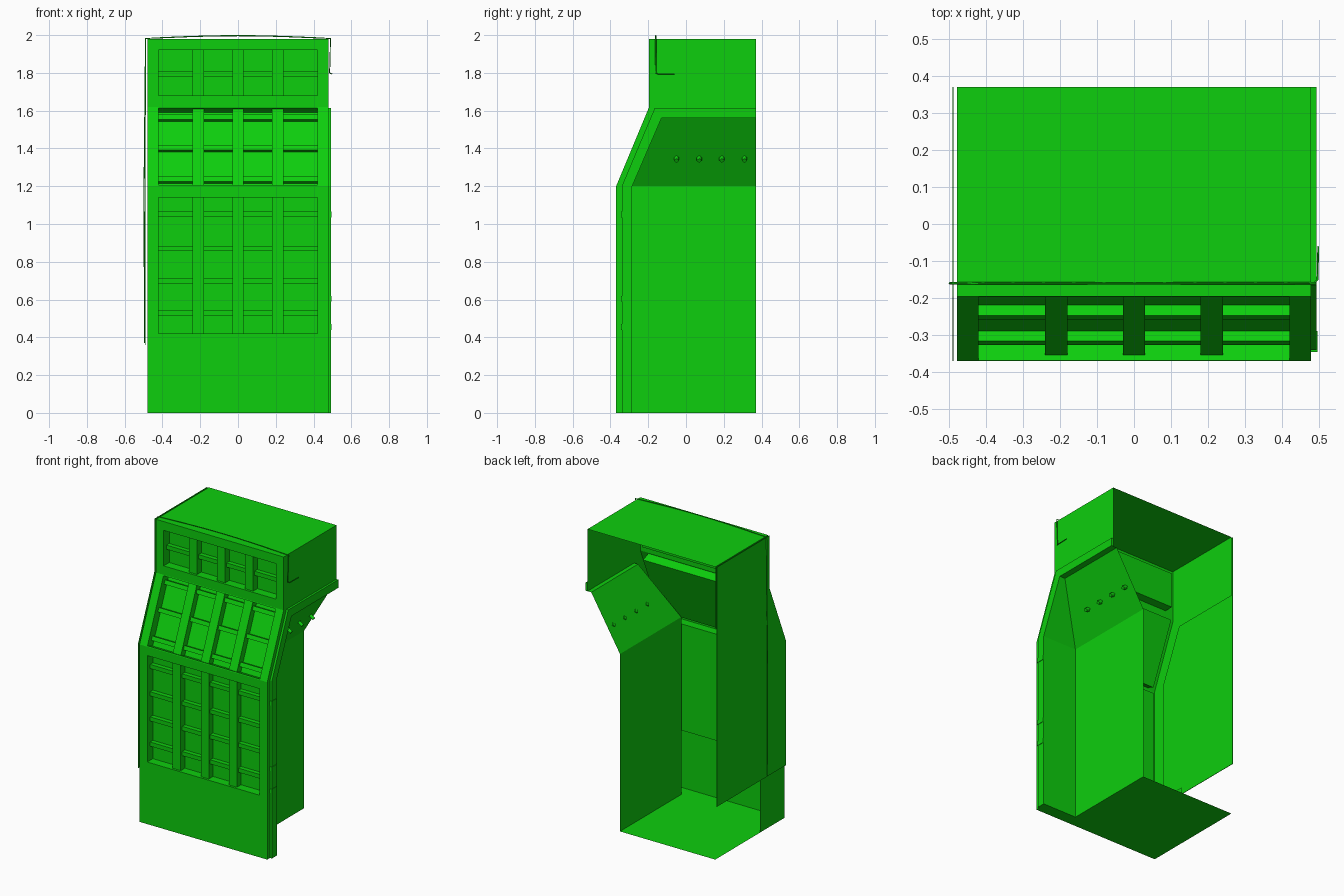
import bpy, bmesh, math
from mathutils import Vector

cube = bpy.data.objects.get("Cube")
if cube:
    bpy.data.objects.remove(cube)

green = bpy.data.materials.new("bright_green")
green.use_nodes = True
COLOUR = (0.004, 0.62, 0.004, 1)
green.diffuse_color = COLOUR
green.node_tree.nodes["Principled BSDF"].inputs["Base Color"].default_value = COLOUR

W, BACK, TOP = 0.478, 0.37, 1.98
FRONT, UPPER = -0.37, -0.195
WALL, SHELF = 0.235, 0.45


def finish(name, bm):
    mesh = bpy.data.meshes.new(name)
    bm.to_mesh(mesh)
    bm.free()
    mesh.materials.append(green)
    obj = bpy.data.objects.new(name, mesh)
    bpy.context.collection.objects.link(obj)
    return obj


def sheet(name, *points):
    bm = bmesh.new()
    bm.faces.new([bm.verts.new(p) for p in points])
    return finish(name, bm)


def side_plate(name, x, outline, thick=0):
    """Flat plate in the y-z plane, thickened away from the centre."""
    bm = bmesh.new()
    face = bm.faces.new([bm.verts.new((x, y, z)) for y, z in outline])
    if thick:
        out = bmesh.ops.extrude_face_region(bm, geom=[face])["geom"]
        verts = [v for v in out if isinstance(v, bmesh.types.BMVert)]
        bmesh.ops.translate(bm, verts=verts, vec=(thick, 0, 0))
        bmesh.ops.recalc_face_normals(bm, faces=bm.faces[:])
    return finish(name, bm)


def box(name, lo, hi, place=Vector):
    bm = bmesh.new()
    for v in bmesh.ops.create_cube(bm, size=1)["verts"]:
        v.co = place([lo[i] if v.co[i] < 0 else hi[i] for i in range(3)])
    bmesh.ops.recalc_face_normals(bm, faces=bm.faces[:])
    return finish(name, bm)


def tube(name, points, radius):
    curve = bpy.data.curves.new(name, "CURVE")
    curve.dimensions = "3D"
    curve.bevel_depth = radius
    curve.bevel_resolution = 0
    spline = curve.splines.new("POLY")
    spline.points.add(len(points) - 1)
    for p, co in zip(spline.points, points):
        p.co = (*co, 1)
    curve.materials.append(green)
    obj = bpy.data.objects.new(name, curve)
    bpy.context.collection.objects.link(obj)


def rack(name, bottom, top, opening, rails):
    """Front panel with a pocket holding upright bars and recessed rails."""
    start = Vector((0, *bottom))
    up = (Vector((0, *top)) - start)
    length = up.length
    up.normalize()
    inward = Vector((1, 0, 0)).cross(up) * -1

    def place(p):
        return start + Vector((p[0], 0, 0)) + up * p[1] + inward * p[2]

    def ring(bm, half, s0, s1, depth):
        return [bm.verts.new(place(p)) for p in
                ((-half, s0, depth), (half, s0, depth), (half, s1, depth), (-half, s1, depth))]

    bm = bmesh.new()
    s0, s1 = opening
    loops = [ring(bm, W, 0, length, 0), ring(bm, 0.42, s0, s1, 0), ring(bm, 0.42, s0, s1, 0.06)]
    for a, b in zip(loops, loops[1:]):
        for i in range(4):
            j = (i + 1) % 4
            bm.faces.new((a[i], a[j], b[j], b[i]))
    bm.faces.new(loops[-1])
    finish(name + "_panel", bm)
    for i, x in enumerate((-0.21, 0, 0.21)):
        box(f"{name}_upright_{i}", (x - 0.03, s0, 0.015), (x + 0.03, s1, 0.06), place)
    for i, s in enumerate(rails):
        box(f"{name}_rail_{i}", (-0.42, s - 0.014, 0.03), (0.42, s + 0.014, 0.06), place)


# Front racks
rack("lower_rack", (FRONT, 0), (FRONT, 1.2), (0.42, 1.14), (0.53, 0.7, 0.87, 1.055))
rack("sloped_rack", (FRONT, 1.2), (UPPER, 1.62), (0.006, 0.449), (0.055, 0.235, 0.41))
rack("upper_rack", (UPPER, 1.62), (UPPER, TOP), (0.06, 0.3), (0.175,))

# Shell sides: upper box side joined to the narrow front flange
side = [(FRONT, 0), (FRONT, 1.2), (UPPER, 1.62), (UPPER, TOP), (BACK, TOP),
        (BACK, 1.56), (-0.13, 1.56), (-0.285, 1.2), (-0.285, 0)]
for name, x in (("left_shell_side", W), ("right_shell_side", -W)):
    side_plate(name, x, side)

# Roof and floor
sheet("roof", (-W, UPPER, TOP), (W, UPPER, TOP), (W, BACK, TOP), (-W, BACK, TOP))
sheet("floor", (-W, FRONT, 0), (W, FRONT, 0), (W, -0.285, 0),
      (WALL, -0.285, 0), (WALL, BACK, 0), (-W, BACK, 0))

# Outer cover and kick plate on the full side
side_plate("outer_cover", -W - 0.009, [(FRONT, 0.36)] + side[1:5] + [(BACK, 0.36)], -0.003)
side_plate("kick_plate", -W, [(FRONT, 0), (FRONT, 0.4), (-0.11, 0.4), (-0.11, 0)])

# Recessed side: inset wall, tapered panel, ledge and flange back
sheet("inset_wall", (WALL, -0.285, 0), (WALL, BACK, 0), (WALL, BACK, 1.2), (WALL, -0.285, 1.2))
sheet("tapered_panel", (WALL, -0.285, 1.2), (WALL, BACK, 1.2), (SHELF, BACK, 1.56), (SHELF, -0.13, 1.56))
sheet("ledge", (SHELF, -0.13, 1.56), (SHELF, BACK, 1.56), (W, BACK, 1.56), (W, -0.13, 1.56))
sheet("flange_back", (WALL, -0.285, 0), (W, -0.285, 0), (W, -0.285, 1.2), (WALL, -0.285, 1.2))
sheet("flange_back_slope", (WALL, -0.285, 1.2), (W, -0.285, 1.2), (W, -0.13, 1.56), (SHELF, -0.13, 1.56))

# Raised trim following the recessed side
side_plate("side_trim", W, [(-0.34, 0), (-0.34, 1.2), (-0.165, 1.615), (BACK, 1.615),
                            (BACK, 1.56), (-0.13, 1.56), (-0.285, 1.2), (-0.285, 0)], 0.014)
for i, z in enumerate((0.455, 0.605, 1.05)):
    box(f"trim_clip_{i}", (W, -0.345, z - 0.015), (0.495, -0.288, z + 0.015))

# Studs on the tapered panel
for i in range(4):
    y = -0.05 + 0.12 * i
    tube(f"stud_{i}", [(0.32, y, 1.355), (0.35, y, 1.335)], 0.014)
    bpy.data.objects[f"stud_{i}"].data.use_fill_caps = True

# Cable over the roof, down one side and hooked on the other
arch = [(-0.49 + 0.98 * t / 12, -0.16, 1.982 + 0.015 * math.sin(math.pi * t / 12)) for t in range(13)]
tube("cable", [(-0.495, -0.16, 0.37), (-0.497, -0.16, 1.2)] + arch
     + [(0.485, -0.16, 1.8), (0.495, -0.15, 1.795), (0.497, -0.06, 1.795)], 0.003)
